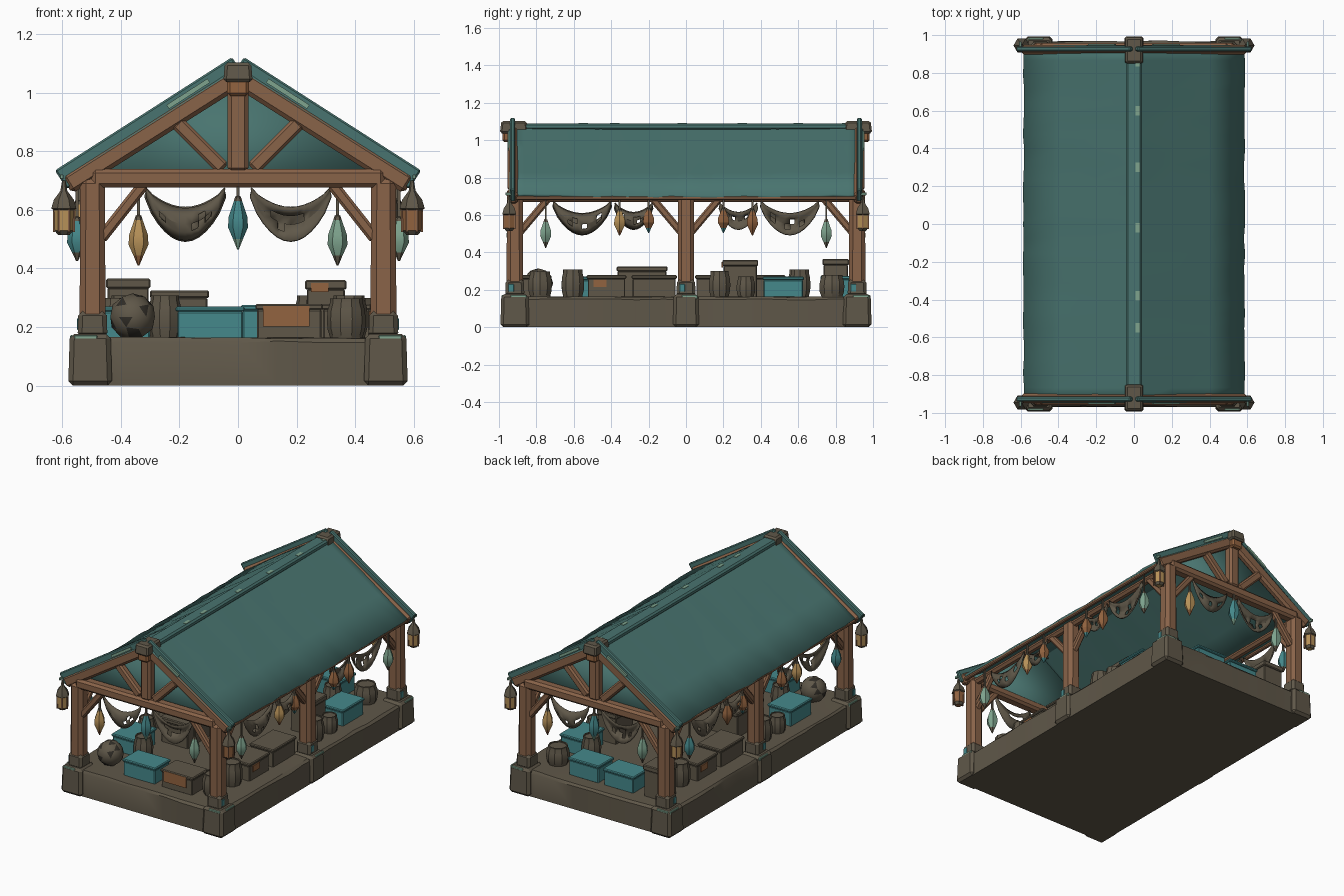
import bpy, bmesh, math, random
from mathutils import Vector, Matrix

if "Cube" in bpy.data.objects:
    bpy.data.objects.remove(bpy.data.objects["Cube"])

random.seed(4)

def mat(name, r, g, b):
    m = bpy.data.materials.new(name)
    m.diffuse_color = (r, g, b, 1)
    m.use_nodes = True
    m.node_tree.nodes["Principled BSDF"].inputs["Base Color"].default_value = m.diffuse_color
    return m

TAUPE = mat("dark_taupe", 0.115, 0.096, 0.066)
WOOD = mat("brown_wood", 0.25, 0.125, 0.066)
ROOF = mat("roof_teal", 0.066, 0.175, 0.16)
TEAL = mat("bright_teal", 0.06, 0.25, 0.26)
SAGE = mat("pale_sage", 0.21, 0.37, 0.27)
GOLD = mat("lantern_gold", 0.48, 0.29, 0.10)
RUST = mat("rust_orange", 0.29, 0.125, 0.05)
DARK = mat("dark_gap", 0.03, 0.026, 0.02)

def make(name, bm, *mats):
    bmesh.ops.recalc_face_normals(bm, faces=bm.faces)
    me = bpy.data.meshes.new(name)
    bm.to_mesh(me)
    bm.free()
    for m in mats:
        me.materials.append(m)
    ob = bpy.data.objects.new(name, me)
    bpy.context.collection.objects.link(ob)
    return ob

def box(name, c, s, m, bev=0.008, taper=1.0, rot=None):
    """Bevelled box, optionally narrowed at the top and rotated."""
    bm = bmesh.new()
    bmesh.ops.create_cube(bm, size=1)
    for v in bm.verts:
        k = taper if v.co.z > 0 else 1
        v.co = Vector((v.co.x * s[0] * k, v.co.y * s[1] * k, v.co.z * s[2]))
    if bev:
        bmesh.ops.bevel(bm, geom=bm.edges[:], offset=bev, segments=1, affect='EDGES')
    M = Matrix.Translation(c) @ (rot.to_matrix().to_4x4() if rot else Matrix())
    bm.transform(M)
    return make(name, bm, m)

def beam(name, a, b, w, d, m=WOOD, bev=0.014):
    """Rounded timber from a to b."""
    a, b = Vector(a), Vector(b)
    return box(name, (a + b) / 2, (w, d, (b - a).length), m, bev, 1.0,
               (b - a).to_track_quat('Z', 'Y'))

def lathe(name, loc, profile, n, mats, rule=lambda i: 0):
    """Turned shape; rule gives the material of each ring."""
    bm = bmesh.new()
    rings = [[bm.verts.new((r * math.cos(2 * math.pi * k / n), r * math.sin(2 * math.pi * k / n), z))
              for k in range(n)] for r, z in profile]
    for i in range(len(rings) - 1):
        for k in range(n):
            f = bm.faces.new((rings[i][k], rings[i][(k + 1) % n], rings[i + 1][(k + 1) % n], rings[i + 1][k]))
            f.material_index = rule(i)
    bm.faces.new(rings[0])
    bm.faces.new(rings[-1]).material_index = rule(len(rings) - 2)
    bm.transform(Matrix.Translation(loc))
    return make(name, bm, *mats)

# Stone base with rough edges
bm = bmesh.new()
bmesh.ops.create_cube(bm, size=1)
bmesh.ops.scale(bm, vec=(1.12, 1.935, 0.165), verts=bm.verts)
bmesh.ops.translate(bm, vec=(0, 0, 0.0825), verts=bm.verts)
bmesh.ops.bevel(bm, geom=[e for e in bm.edges if all(v.co.z > 0.1 for v in e.verts)],
                offset=0.014, segments=1, affect='EDGES')
for axis, count in ((0, 8), (1, 14)):
    for i in range(1, count):
        no = Vector((axis == 0, axis == 1, 0))
        co = no * (-0.5 + i / count) * (1.08, 1.9)[axis]
        bmesh.ops.bisect_plane(bm, geom=bm.verts[:] + bm.edges[:] + bm.faces[:], plane_co=co, plane_no=no)
for v in bm.verts:
    if v.co.z > 0.01 and (abs(v.co.x) > 0.5 or abs(v.co.y) > 0.9):
        v.co += Vector((random.uniform(-1, 1), random.uniform(-1, 1), random.uniform(-1, 0.3))) * 0.005
make("stone_base", bm, TAUPE)

# Pads, posts, collars and sage chips
for sx in (-1, 1):
    for y in (-0.915, 0, 0.915):
        sy = (y > 0) - (y < 0)
        x = sx * 0.497
        ln = 0.155 if sy else 0.14
        box("post_pad", (sx * 0.505, y, 0.0885), (0.15, ln, 0.177), TAUPE, 0.016, 0.93)
        box("post_collar", (x, y, 0.21), (0.102, 0.102, 0.09), TAUPE, 0.015, 0.95)
        box("post", (x, y, 0.46), (0.088, 0.088, 0.5), WOOD, 0.02, 0.97)
        box("pad_chip_side", (sx * 0.568, y + 0.02, 0.162), (0.012, 0.085, 0.02), SAGE, 0.003)
        box("collar_chip", (sx * 0.546, y - 0.02, 0.21), (0.008, 0.03, 0.04), TEAL, 0.002)
        if sy:
            box("pad_chip_end", (sx * 0.52, sy * 0.981, 0.162), (0.08, 0.012, 0.02), SAGE, 0.003)
        # Knee braces along the sides
        for d in (-1, 1):
            if abs(y + d * 0.1) < 0.9:
                beam("side_brace", (x, y + d * 0.02, 0.5), (x, y + d * 0.18, 0.69), 0.04, 0.04, bev=0.009)
    beam("eave_beam", (sx * 0.5, -0.93, 0.69), (sx * 0.5, 0.93, 0.69), 0.05, 0.04)
    beam("eave_rail", (sx * 0.57, -0.94, 0.692), (sx * 0.57, 0.94, 0.692), 0.025, 0.022, bev=0.006)

# Gable trusses, gable panels and roof edge strips
for sy in (-1, 1):
    y = sy * 0.922
    beam("tie_beam", (-0.5, y, 0.708), (0.5, y, 0.708), 0.07, 0.064)
    beam("king_post", (0, y, 0.73), (0, y, 1.06), 0.072, 0.066)
    bm = bmesh.new()
    bm.faces.new([bm.verts.new((px, sy * 0.893, pz)) for px, pz in ((-0.53, 0.72), (0.53, 0.72), (0, 1.06))])
    panel = make("gable_panel", bm, ROOF)
    panel.modifiers.new("thick", 'SOLIDIFY').thickness = 0.01
    for sx in (-1, 1):
        beam("rafter", (sx * 0.585, y, 0.685), (0, y, 1.055), 0.05, 0.07)
        beam("truss_strut", (sx * 0.05, y, 0.74), (sx * 0.21, y, 0.90), 0.046, 0.05, bev=0.01)
        beam("front_brace", (sx * 0.47, y, 0.50), (sx * 0.32, y, 0.69), 0.042, 0.04, bev=0.009)
        beam("roof_edge_strip", (sx * 0.605, sy * 0.927, 0.703), (0, sy * 0.927, 1.09), 0.026, 0.076, ROOF, 0.006)
        beam("strip_chip", (sx * 0.10, sy * 0.95, 1.042), (sx * 0.24, sy * 0.95, 0.952), 0.008, 0.016, SAGE, 0)
        box("strip_end_chip", (sx * 0.602, sy * 0.945, 0.713), (0.012, 0.04, 0.016), SAGE, 0.002)
    box("ridge_end", (0, sy * 0.92, 1.07), (0.1, 0.15, 0.066), TAUPE, 0.01, 0.9)
    box("ridge_bracket", (0, sy * 0.955, 1.025), (0.075, 0.05, 0.07), RUST, 0.01)

# Cloth roof sheet, gently sagging and rippled
bm = bmesh.new()
xs = [-0.585, -0.4, -0.2, 0, 0.2, 0.4, 0.585]
N = 24
grid = []
for j in range(N + 1):
    y = -0.945 + 1.89 * j / N
    sag = 0.010 * (1 - (y / 0.945) ** 2)
    grid.append([bm.verts.new((x + (random.uniform(-0.004, 0.004) if abs(x) > 0.5 else 0), y,
                 1.09 - 0.643 * abs(x) - sag + (random.uniform(-0.004, 0.003) if x else 0))) for x in xs])
for j in range(N):
    for i in range(6):
        bm.faces.new((grid[j][i], grid[j][i + 1], grid[j + 1][i + 1], grid[j + 1][i]))
sheet = make("roof_sheet", bm, ROOF)
if sheet.data.polygons[0].normal.z < 0:
    sheet.data.flip_normals()
mod = sheet.modifiers.new("thick", 'SOLIDIFY')
mod.thickness, mod.offset = 0.022, -1
beam("ridge_cap", (0, -0.95, 1.072), (0, 0.95, 1.072), 0.085, 0.036, ROOF, 0.01)
for y in (-0.55, -0.38, -0.02, 0.3, 0.6, 0.86):
    box("ridge_chip", (0.02, y, 1.0885), (0.022, 0.05, 0.007), SAGE, 0)

# Torn cloth swags: crescent strips with missing cells
def swag(name, a, b, drop):
    a, b = Vector(a), Vector(b)
    out = Vector((b.y - a.y, a.x - b.x, 0)).normalized()
    bm, n, rows = bmesh.new(), 12, 4
    g = []
    for i in range(n + 1):
        t = i / n
        s = math.sin(math.pi * t) ** 0.75 if 0 < i < n else 0
        top, bot = -0.38 * drop * s, -0.03 - (drop - 0.03) * s
        g.append([bm.verts.new(a.lerp(b, t) + Vector((0, 0, top + (bot - top) * k / rows))
                  + out * 0.025 * s * math.sin(math.pi * k / rows)) for k in range(rows + 1)])
    for i in range(n):
        for k in range(rows):
            if 1 < i < n - 2 and k in (1, 2) and random.random() < 0.28:
                continue
            bm.faces.new((g[i][k], g[i][k + 1], g[i + 1][k + 1], g[i + 1][k]))
    make(name, bm, TAUPE).modifiers.new("thick", 'SOLIDIFY').thickness = 0.008

# Hanging lanterns: a pointed drop and a caged corner lamp
def drop_lantern(x, y, tip, h, body, end):
    p = [(0.003, 0), (0.017, 0.2), (0.034, 0.42), (0.032, 0.62), (0.014, 0.92), (0.01, 1.0), (0.005, 1.02)]
    lathe("drop_lantern", (x, y, tip), [(r, z * h) for r, z in p], 6, (body, end, TAUPE),
          lambda i: 1 if i < 1 else (2 if i > 3 else 0))
    top = 0.69
    box("lantern_cord", (x, y, (tip + h + top) / 2), (0.01, 0.01, top - tip - h + 0.01), TAUPE, 0)

def corner_lantern(x, y, body):
    p = [(0.020, 0.515), (0.033, 0.53), (0.035, 0.60), (0.043, 0.605), (0.034, 0.635), (0.012, 0.665), (0.006, 0.70)]
    lathe("corner_lantern", (x, y, 0), p, 6, (body, TAUPE), lambda i: int(i > 1 or i == 0))
    for k in range(6):
        c, s = math.cos(k * math.pi / 3) * 0.034, math.sin(k * math.pi / 3) * 0.034
        box("lantern_bar", (x + c, y + s, 0.565), (0.007, 0.007, 0.08), WOOD, 0)

for sy in (-1, 1):
    y = sy * 0.93
    for sx in (-1, 1):
        swag("end_swag", (sx * 0.315, y, 0.675), (sx * 0.045, y, 0.675), 0.18)
        drop_lantern(sx * 0.34, y, 0.41, 0.17, GOLD if sx * sy > 0 else SAGE, RUST if sx * sy > 0 else TAUPE)
        corner_lantern(sx * 0.595, sy * 0.945, GOLD if sx < 0 or sy > 0 else RUST)
        x = sx * 0.535
        swag("side_swag_wide", (x, sy * 0.71, 0.675), (x, sy * 0.40, 0.675), 0.18)
        swag("side_swag_small", (x, sy * 0.38, 0.665), (x, sy * 0.18, 0.665), 0.14)
        drop_lantern(x + sx * 0.015, sy * 0.75, 0.425, 0.15, SAGE if sx > 0 else TEAL, TAUPE)
        drop_lantern(x + sx * 0.01, sy * 0.355, 0.49, 0.14, GOLD if sy < 0 else RUST, RUST)
        drop_lantern(x + sx * 0.01, sy * 0.20, 0.505, 0.13, RUST, TEAL)
    drop_lantern(0, y + sy * 0.01, 0.465, 0.18, TEAL, SAGE)

# Goods: crates and barrels standing on the base
FLOOR = 0.16

def crate(x, y, sx, sy, h, m=TAUPE):
    box("crate", (x, y, FLOOR + h * 0.42), (sx, sy, h * 0.86), m, 0.005)
    box("crate_lid", (x, y, FLOOR + h * 0.92), (sx + 0.012, sy + 0.012, h * 0.16), m, 0.005)

def barrel(x, y, r, h):
    p = [(0.82, 0), (0.98, 0.25), (1.0, 0.5), (0.96, 0.72), (0.84, 0.9), (0.84, 1), (0.72, 1), (0.72, 0.95)]
    lathe("barrel", (x, y, FLOOR), [(r * a, h * b) for a, b in p], 10, (TAUPE,))

for s in (-1, 1):  # side rows, repeated by a half turn
    barrel(s * 0.38, s * -0.605, 0.063, 0.148)
    crate(s * 0.37, s * -0.425, 0.16, 0.20, 0.118)
    box("crate_patch", (s * 0.452, s * -0.46, 0.235), (0.008, 0.07, 0.04), RUST, 0)
    crate(s * 0.37, s * -0.17, 0.16, 0.23, 0.118)
    barrel(s * 0.42, s * 0.18, 0.06, 0.14)
    barrel(s * 0.43, s * 0.32, 0.052, 0.11)
    crate(s * 0.38, s * 0.52, 0.16, 0.21, 0.11, TEAL)
    barrel(s * 0.25, s * 0.61, 0.058, 0.148)
crate(0.30, 0.29, 0.13, 0.18, 0.20)
crate(-0.20, -0.235, 0.19, 0.26, 0.165)
box("crate_patch", (0.28, 0.193, 0.335), (0.06, 0.008, 0.03), RUST, 0)
crate(-0.095, -0.80, 0.225, 0.15, 0.11, TEAL)
crate(0.175, -0.80, 0.22, 0.15, 0.118)
box("crate_patch", (0.165, -0.878, 0.237), (0.16, 0.008, 0.07), RUST, 0)
barrel(0.37, -0.78, 0.066, 0.138)
crate(-0.375, 0.80, 0.14, 0.13, 0.205)
crate(-0.13, 0.80, 0.21, 0.15, 0.11, TEAL)
crate(0.12, 0.80, 0.21, 0.15, 0.115, TEAL)
barrel(0.37, 0.78, 0.07, 0.12)

# Woven basket with gaps over a dark core
bm = bmesh.new()
bmesh.ops.create_icosphere(bm, subdivisions=2, radius=0.08)
for f in bm.faces:
    f.material_index = int(random.random() < 0.22)
bm.transform(Matrix.Translation((-0.36, -0.79, 0.235)))
make("woven_basket", bm, TAUPE, DARK)

# Smooth only the shallow edges
bpy.ops.object.select_all(action='SELECT')
bpy.context.view_layer.objects.active = sheet
bpy.ops.object.shade_smooth_by_angle(angle=math.radians(30))
